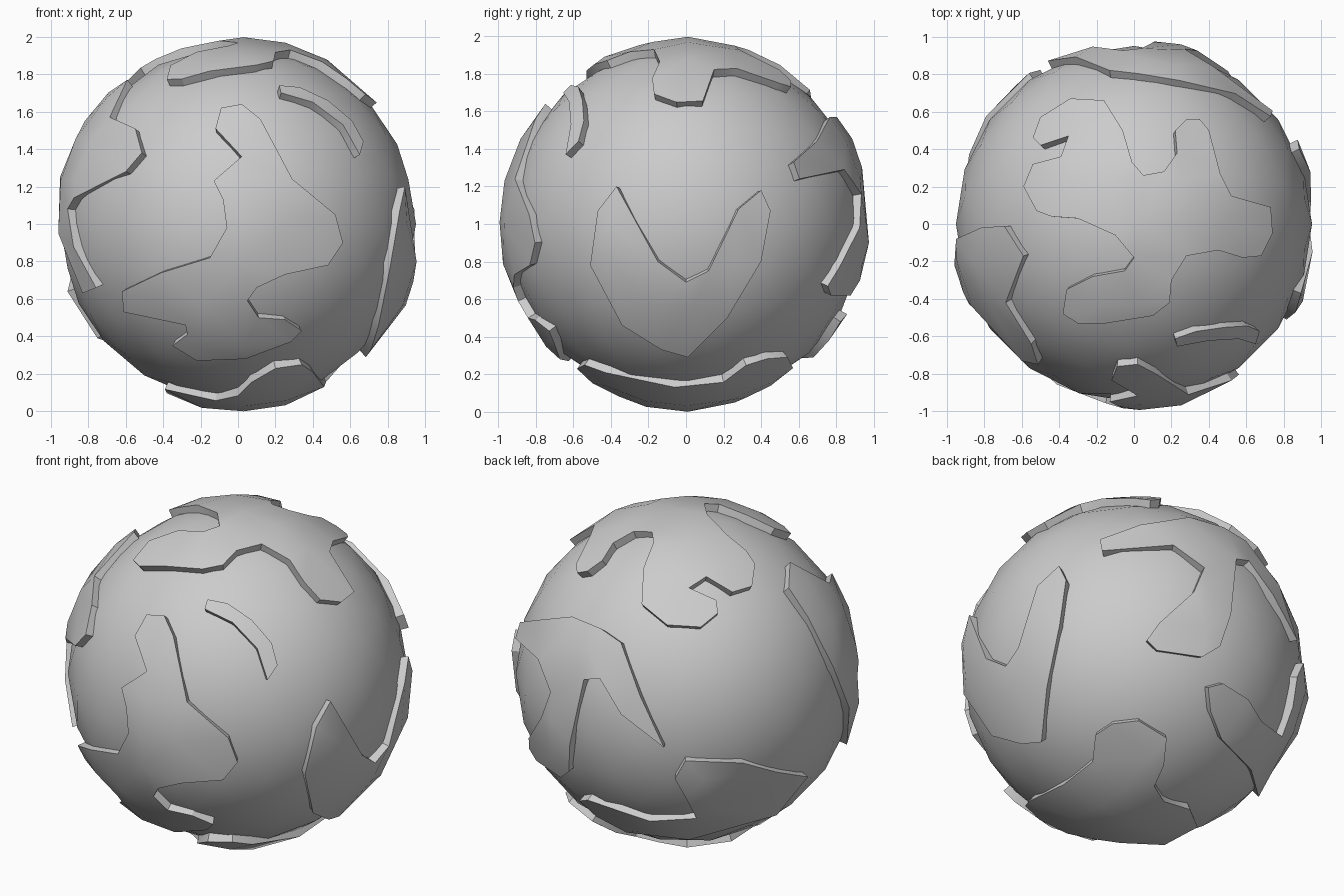
import bpy, bmesh, math
from mathutils import Vector
from mathutils.geometry import delaunay_2d_cdt, intersect_point_line

if "Cube" in bpy.data.objects:
    bpy.data.objects.remove(bpy.data.objects["Cube"])

CORE, EDGE, PEAK, ROOT = 0.95, 0.985, 1.0, 0.88
CENTRE = Vector((0, 0, 1))

# Each frame lifts a flat outline (u, v) with depth d onto one side of the ball
FRAMES = {
    "front": lambda u, v, d: Vector((u, -d, v)),
    "back": lambda u, v, d: Vector((u, d, v)),
    "right": lambda u, v, d: Vector((d, u, v)),
    "left": lambda u, v, d: Vector((-d, u, v)),
    "top": lambda u, v, d: Vector((u, v, d)),
    "bottom": lambda u, v, d: Vector((u, v, -d)),
}


def edge_distance(p, pts):
    """Distance from p to the closed outline pts."""
    best = 9.0
    for a, b in zip(pts, pts[1:] + pts[:1]):
        q, t = intersect_point_line(p, a, b)
        q = Vector(q[:2])
        q = Vector(a) if t < 0 else Vector(b) if t > 1 else q
        best = min(best, (p - q).length)
    return best


def plate(name, frame, outline, step=0.22):
    """Raised land plate: fill the outline, wrap it on the ball, extrude outward."""
    n = len(outline)
    pts = [Vector(p) for p in outline]
    grid = [Vector((i * step + 0.03, j * step + 0.01))
            for i in range(-4, 5) for j in range(-4, 5)]
    inner = [p for p in grid if p.length < 0.93 and edge_distance(p, pts) > 0.06]
    edges = [(i, (i + 1) % n) for i in range(n)]
    verts, _, faces, orig, *_ = delaunay_2d_cdt(pts + inner, edges, [], 1, 1e-5)
    bm = bmesh.new()
    made, height = {}, {}
    for f in faces:
        for i in f:
            if i not in made:
                u, v = verts[i]
                d = math.sqrt(max(EDGE * EDGE - u * u - v * v, 0.0))
                made[i] = bm.verts.new(FRAMES[frame](u, v, d).normalized())
                # points well inside rise a little above the rim
                rise = min(1, edge_distance(Vector((u, v)), pts) / 0.18)
                made[i].co *= EDGE + (PEAK - EDGE) * rise
        bm.faces.new([made[i] for i in f])
    rim = bm.verts[:]
    bmesh.ops.recalc_face_normals(bm, faces=bm.faces[:])
    if sum(f.normal.dot(f.calc_center_median()) for f in bm.faces) < 0:
        bmesh.ops.reverse_faces(bm, faces=bm.faces[:])
    # walls down into the ball
    border = [e for e in bm.edges if e.is_boundary]
    ext = bmesh.ops.extrude_edge_only(bm, edges=border)
    for g in ext["geom"]:
        if isinstance(g, bmesh.types.BMVert):
            g.co = g.co.normalized() * ROOT
    bmesh.ops.recalc_face_normals(bm, faces=bm.faces[:])
    me = bpy.data.meshes.new(name)
    bm.to_mesh(me)
    bm.free()
    ob = bpy.data.objects.new(name, me)
    ob.location = CENTRE
    bpy.context.collection.objects.link(ob)
    bpy.ops.object.select_all(action='DESELECT')
    ob.select_set(True)
    bpy.context.view_layer.objects.active = ob
    bpy.ops.object.shade_smooth_by_angle(angle=math.radians(30))


# Ball
bpy.ops.mesh.primitive_ico_sphere_add(subdivisions=3, radius=CORE, location=CENTRE)
ball = bpy.context.object
ball.name = "ball"
bpy.ops.object.shade_smooth()

# Large front plate
plate("front_land", "front", [
    (-.12, .51), (-.09, .62), (.02, .64), (.12, .56), (.29, .24), (.52, .05),
    (.56, -.10), (.48, -.22), (.25, -.27), (.10, -.34), (.05, -.41), (.11, -.50),
    (.25, -.51), (.34, -.57), (.28, -.63), (.04, -.72), (-.22, -.73), (-.35, -.65),
    (-.27, -.59), (-.28, -.54), (-.61, -.47), (-.62, -.36), (-.41, -.26),
    (-.15, -.18), (-.06, -.02), (-.08, .13), (-.13, .23), (.02, .36)])

# Small sliver, upper front right
plate("sliver_island", "front", [
    (.22, .74), (.33, .73), (.48, .66), (.61, .55), (.67, .44), (.65, .37),
    (.56, .53), (.40, .65), (.23, .70)])

# Left plate (y, z)
plate("left_land", "left", [
    (-.01, .70), (-.17, .77), (-.42, .57), (-.64, .51), (-.75, .38), (-.73, .28),
    (-.43, .14), (-.37, .08), (-.43, -.12), (-.53, -.34), (-.38, -.37),
    (-.22, -.05), (-.08, .25), (-.02, .55)])

# V-shaped right plate (y, z)
plate("right_land", "right", [
    (-.37, .20), (-.47, .07), (-.51, -.22), (-.34, -.54), (-.13, -.67),
    (.01, -.71), (.22, -.50), (.40, -.20), (.45, .07), (.40, .18), (.28, .08),
    (.12, -.25), (0, -.31), (-.15, -.20)])

# Jagged top plate (x, y)
plate("top_land", "top", [
    (-.34, .67), (-.50, .57), (-.54, .46), (-.50, .42), (-.35, .47), (-.39, .36),
    (-.54, .32), (-.59, .20), (-.52, .07), (-.44, .04), (-.30, .03), (-.10, -.06),
    (0, -.18), (-.05, -.25), (-.22, -.28), (-.36, -.35), (-.38, -.48), (-.30, -.53),
    (-.15, -.53), (.10, -.49), (.19, -.42), (.20, -.30), (.28, -.17), (.45, -.14),
    (.58, -.18), (.68, -.17), (.74, -.05), (.73, .09), (.52, .15), (.46, .27),
    (.40, .50), (.35, .56), (.28, .56), (.22, .50), (.23, .38), (.16, .28),
    (.05, .26), (-.01, .33), (-.06, .50), (-.16, .66)])

# Three-armed back plate (x, z)
plate("back_land", "back", [
    (.74, .24), (.42, .29), (.27, .16), (.34, -.02), (.50, -.23), (.54, -.33),
    (.48, -.38), (.24, -.38), (.15, -.30), (.11, -.10), (.04, .30), (-.06, .33),
    (-.22, .16), (-.46, -.01), (-.31, .28), (-.13, .53), (.02, .57), (.24, .57),
    (.54, .44), (.73, .33)])

# Lower back plate (x, z)
plate("lower_back_land", "back", [
    (.15, -.52), (.07, -.48), (-.13, -.50), (-.29, -.55), (-.53, -.51),
    (-.53, -.36), (-.50, -.21), (-.56, -.09), (-.79, -.13), (-.88, -.24),
    (-.91, -.36), (-.75, -.61), (-.40, -.72), (-.07, -.71), (.08, -.62)])

# Bottom plate (x, y)
plate("bottom_land", "bottom", [
    (.40, -.43), (.46, -.06), (.47, .20), (.55, .32), (.52, .43), (.42, .54),
    (.24, .57), (.16, .45), (.12, .32), (0, .26), (-.19, .26), (-.38, .10),
    (-.39, -.20), (-.12, -.26), (0, -.36), (.07, -.50), (.20, -.58), (.34, -.54)])
